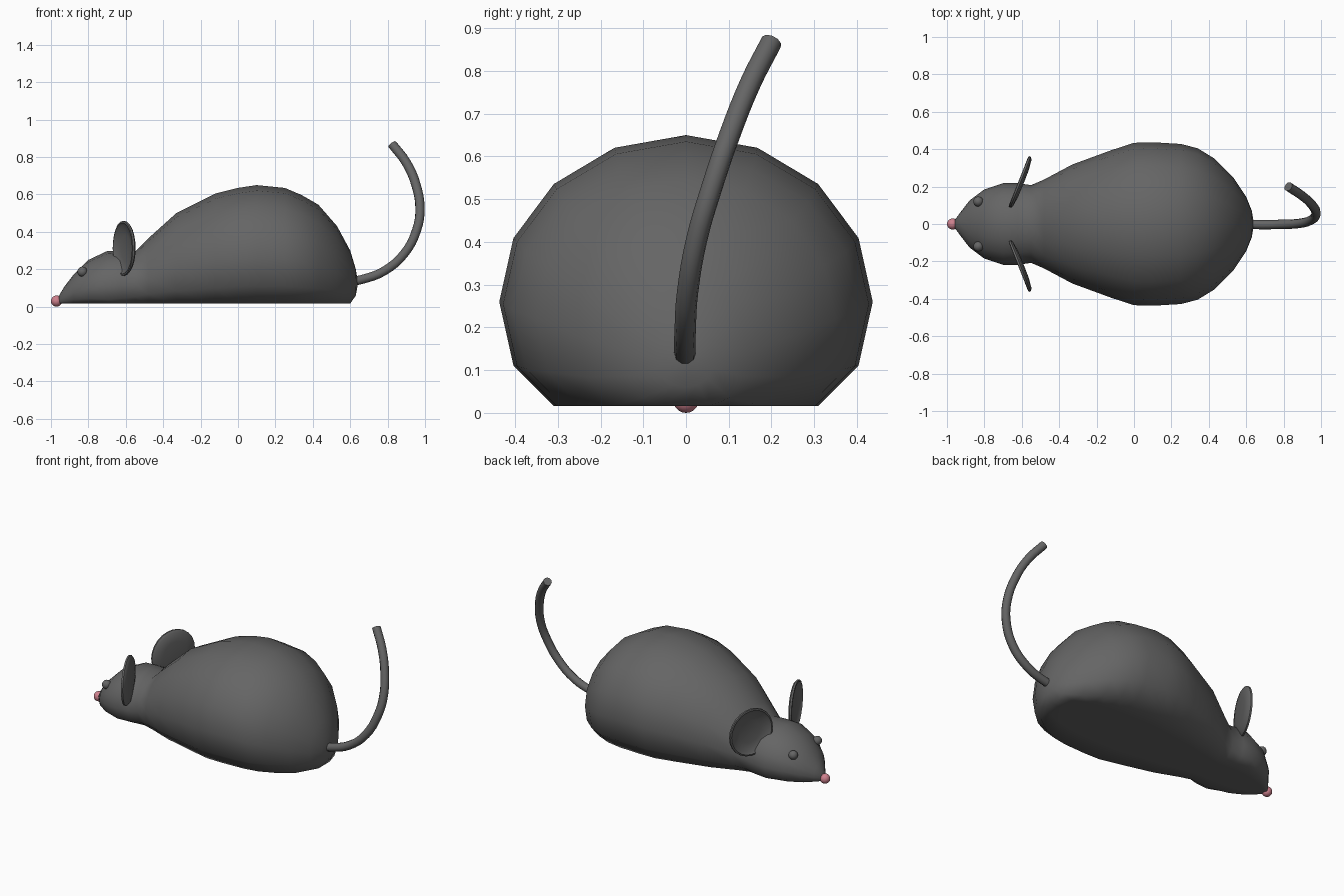
import bpy, bmesh, math
from mathutils import Vector, Matrix

if "Cube" in bpy.data.objects:
    bpy.data.objects.remove(bpy.data.objects["Cube"])


def material(name, rgb):
    m = bpy.data.materials.new(name)
    m.diffuse_color = (*rgb, 1)
    m.use_nodes = True
    m.node_tree.nodes["Principled BSDF"].inputs["Base Color"].default_value = m.diffuse_color
    return m


GREY = material("dark grey", (0.13, 0.13, 0.13))
PINK = material("pink", (0.62, 0.22, 0.27))


def finish(bm, name, mat, angle=60):
    bmesh.ops.recalc_face_normals(bm, faces=bm.faces)
    me = bpy.data.meshes.new(name)
    bm.to_mesh(me)
    bm.free()
    ob = bpy.data.objects.new(name, me)
    bpy.context.collection.objects.link(ob)
    me.materials.append(mat)
    bpy.ops.object.select_all(action='DESELECT')
    ob.select_set(True)
    bpy.context.view_layer.objects.active = ob
    bpy.ops.object.shade_smooth_by_angle(angle=math.radians(angle))
    return ob


def loft(rings):
    bm = bmesh.new()
    rows = [[bm.verts.new(p) for p in r] for r in rings]
    n = len(rows[0])
    for a, b in zip(rows, rows[1:]):
        for i in range(n):
            j = (i + 1) % n
            bm.faces.new((a[i], a[j], b[j], b[i]))
    bm.faces.new(rows[0])
    bm.faces.new(rows[-1])
    return bm


def sphere(name, pos, r, mat):
    bm = bmesh.new()
    bmesh.ops.create_uvsphere(bm, u_segments=16, v_segments=10, radius=r,
                              matrix=Matrix.Translation(pos))
    return finish(bm, name, mat)


# Body and head: 16-sided sections flattened underneath (x, half width, centre z, top z)
FLOOR = 0.016
sections = [(-0.965, 0.012, 0.03, 0.045), (-0.93, 0.06, 0.05, 0.105),
            (-0.88, 0.125, 0.075, 0.17), (-0.80, 0.185, 0.10, 0.25),
            (-0.70, 0.218, 0.11, 0.297), (-0.62, 0.218, 0.115, 0.30),
            (-0.55, 0.208, 0.12, 0.295), (-0.48, 0.238, 0.15, 0.365),
            (-0.33, 0.318, 0.20, 0.50), (-0.12, 0.395, 0.24, 0.605),
            (0.0, 0.434, 0.255, 0.635), (0.10, 0.437, 0.26, 0.65),
            (0.25, 0.428, 0.255, 0.635), (0.34, 0.405, 0.24, 0.597),
            (0.43, 0.35, 0.22, 0.545), (0.53, 0.25, 0.18, 0.43),
            (0.60, 0.145, 0.145, 0.30), (0.63, 0.07, 0.13, 0.20),
            (0.64, 0.01, 0.125, 0.135)]
rings = []
for x, w, zc, top in sections:
    ring = []
    for i in range(16):
        a = 2 * math.pi * i / 16
        ring.append((x, w * math.cos(a), max(FLOOR, zc + (top - zc) * math.sin(a))))
    rings.append(ring)
finish(loft(rings), "body", GREY, 80)

# Nose
sphere("nose", (-0.97, 0, 0.03), 0.03, PINK)

# Eyes and dished ears, one per side
for side, label in ((1, "left"), (-1, "right")):
    sphere("eye_" + label, (-0.832, side * 0.12, 0.187), 0.027, GREY)
    across = Vector((0.37, side * 0.93, 0)).normalized()
    front = Vector((-0.93, side * 0.37, 0)).normalized()
    centre = Vector((-0.603, side * 0.222, 0.312))
    profile = [(0.01, -0.014), (0.08, -0.013), (0.135, -0.006), (0.147, 0.004),
               (0.146, 0.014), (0.137, 0.016), (0.125, 0.006), (0.07, -0.004),
               (0.01, -0.006)]
    ear = []
    for r, d in profile:
        ear.append([centre + front * d + across * r * math.cos(2 * math.pi * i / 24)
                    + Vector((0, 0, r * math.sin(2 * math.pi * i / 24)))
                    for i in range(24)])
    finish(loft(ear), "ear_" + label, GREY, 50)

# Tail: a round tube swept along a rising curl
path = [(0.58, 0, 0.13), (0.66, -0.003, 0.145), (0.78, -0.002, 0.19),
        (0.89, 0.004, 0.285), (0.955, 0.026, 0.41), (0.973, 0.058, 0.52),
        (0.952, 0.102, 0.65), (0.90, 0.15, 0.77), (0.825, 0.2, 0.868)]
cu = bpy.data.curves.new("tail", 'CURVE')
cu.dimensions = '3D'
cu.bevel_depth = 0.025
cu.bevel_resolution = 3
cu.use_fill_caps = True
cu.resolution_u = 4
sp = cu.splines.new('BEZIER')
sp.bezier_points.add(len(path) - 1)
for bp, p in zip(sp.bezier_points, path):
    bp.co = p
    bp.handle_left_type = bp.handle_right_type = 'AUTO'
cu.materials.append(GREY)
tail = bpy.data.objects.new("tail", cu)
bpy.context.collection.objects.link(tail)
bpy.ops.object.select_all(action='DESELECT')
tail.select_set(True)
bpy.context.view_layer.objects.active = tail
bpy.ops.object.convert(target='MESH')
bpy.ops.object.shade_smooth_by_angle(angle=math.radians(50))
